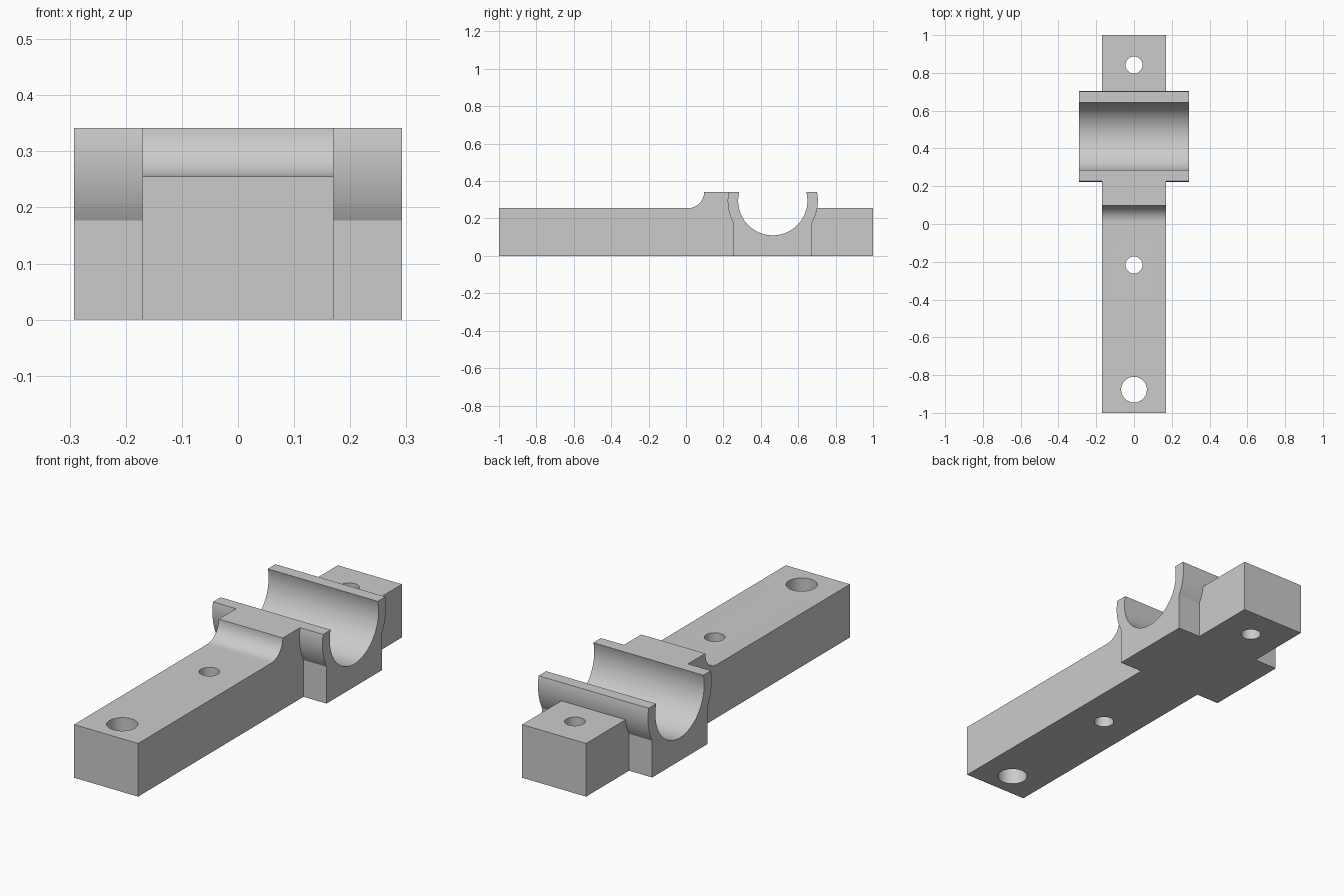
import bpy, bmesh
from math import sin, cos, asin, acos, pi, radians

if "Cube" in bpy.data.objects:
    bpy.data.objects.remove(bpy.data.objects["Cube"], do_unlink=True)

BAR_W, SADDLE_W = 0.17, 0.292          # half widths
BAR_H, TOP = 0.255, 0.342
CY, CZ, R_IN, R_OUT, FOOT = 0.464, 0.295, 0.185, 0.241, 0.21

grey = bpy.data.materials.new("plain_grey")
grey.use_nodes = True
grey.diffuse_color = (0.6, 0.6, 0.6, 1)
grey.node_tree.nodes["Principled BSDF"].inputs["Base Color"].default_value = (0.6, 0.6, 0.6, 1)


def arc(cy, cz, r, a0, a1, n):
    steps = [a0 + (a1 - a0) * i / n for i in range(n + 1)]
    return [(cy + r * cos(a), cz + r * sin(a)) for a in steps]


def extrude_profile(name, points, half):
    """Extrude a y-z outline symmetrically along x."""
    bm = bmesh.new()
    face = bm.faces.new([bm.verts.new((-half, y, z)) for y, z in points])
    new = bmesh.ops.extrude_face_region(bm, geom=[face])["geom"]
    verts = [v for v in new if isinstance(v, bmesh.types.BMVert)]
    bmesh.ops.translate(bm, verts=verts, vec=(2 * half, 0, 0))
    bmesh.ops.recalc_face_normals(bm, faces=bm.faces)
    mesh = bpy.data.meshes.new(name)
    bm.to_mesh(mesh)
    bm.free()
    mesh.materials.append(grey)
    obj = bpy.data.objects.new(name, mesh)
    bpy.context.collection.objects.link(obj)
    return obj


def cylinder(name, r, depth, loc, rot=(0, 0, 0), sides=48):
    bpy.ops.mesh.primitive_cylinder_add(vertices=sides, radius=r, depth=depth,
                                        location=loc, rotation=rot)
    obj = bpy.context.object
    obj.name = name
    obj.data.materials.append(grey)
    return obj


def combine(target, tool, operation):
    mod = target.modifiers.new(operation.lower(), 'BOOLEAN')
    mod.operation, mod.object, mod.solver = operation, tool, 'EXACT'
    bpy.context.view_layer.objects.active = target
    bpy.ops.object.modifier_apply(modifier=mod.name)
    bpy.data.objects.remove(tool, do_unlink=True)


# Long bar with a filleted step rising to the saddle
fillet_r = TOP - BAR_H
bar = extrude_profile("clamp_bar",
                      [(-1, 0), (1, 0), (1, BAR_H), (CY, BAR_H), (CY, TOP)]
                      + arc(0.01, TOP, fillet_r, 0, -pi / 2, 16) + [(-1, BAR_H)], BAR_W)

# Wide saddle: straight foot, then flaring out along the outer arc
low, high = -acos(FOOT / R_OUT), asin((TOP - CZ) / R_OUT)
right_side = arc(CY, CZ, R_OUT, low, high, 16)
left_side = [(2 * CY - y, z) for y, z in reversed(right_side)]
saddle = extrude_profile("saddle", [(CY - FOOT, 0), (CY + FOOT, 0)]
                         + right_side + left_side, SADDLE_W)
combine(bar, saddle, 'UNION')

# Round channel across the saddle
combine(bar, cylinder("channel", R_IN, 1, (0, CY, CZ), (0, pi / 2, 0), 96), 'DIFFERENCE')

# Vertical bolt holes
for y, r in ((0.842, 0.045), (-0.217, 0.045), (-0.877, 0.068)):
    combine(bar, cylinder("hole", r, 1, (0, y, 0.1)), 'DIFFERENCE')

bpy.ops.object.select_all(action='DESELECT')
bar.select_set(True)
bpy.context.view_layer.objects.active = bar
bpy.ops.object.shade_smooth_by_angle(angle=radians(25))
